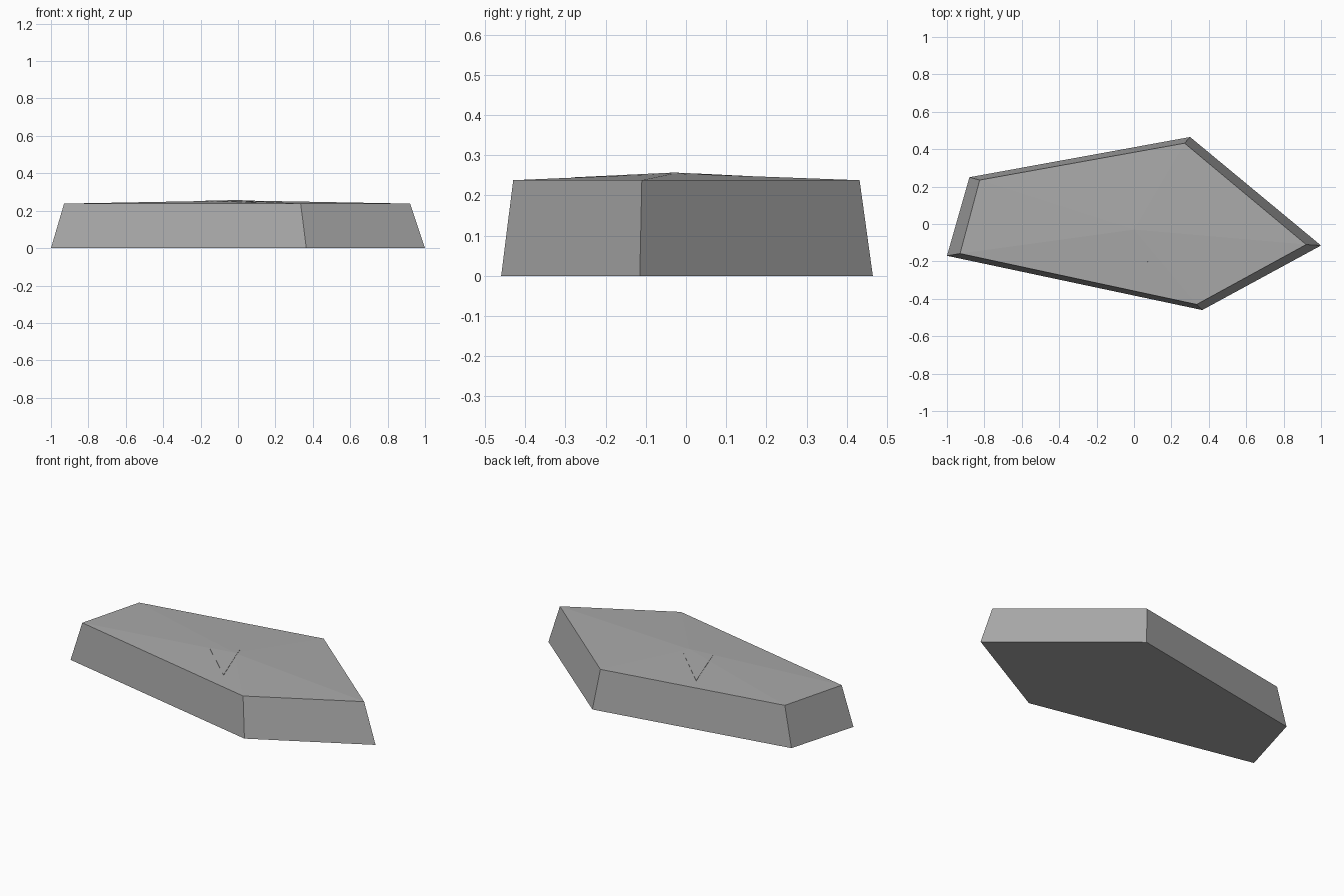
import bpy
import bmesh
from mathutils import Vector

if "Cube" in bpy.data.objects:
    bpy.data.objects.remove(bpy.data.objects["Cube"])

BASE = [(-1.0, -0.17), (0.365, -0.46), (1.0, -0.115), (0.30, 0.465), (-0.88, 0.25)]
RIM = [(-0.93, -0.158), (0.335, -0.43), (0.92, -0.11), (0.27, 0.432), (-0.825, 0.235)]
APEX = (0.0, -0.03, 0.255)
RIM_Z = 0.238
DIAMOND = [(-0.25, 0.26), (-0.145, -0.06), (0.10, -0.28), (-0.005, 0.03)]

grey = bpy.data.materials.new("stone grey")
grey.diffuse_color = (0.40, 0.40, 0.40, 1)
grey.use_nodes = True
grey.node_tree.nodes["Principled BSDF"].inputs["Base Color"].default_value = grey.diffuse_color


def add_object(name, bm):
    mesh = bpy.data.meshes.new(name)
    bmesh.ops.recalc_face_normals(bm, faces=bm.faces)
    bm.to_mesh(mesh)
    bm.free()
    mesh.materials.append(grey)
    ob = bpy.data.objects.new(name, mesh)
    bpy.context.collection.objects.link(ob)
    return ob


def add_roof(bm, lift=0.0):
    """Shallow fan of triangles rising from the rim to the apex."""
    rim = [bm.verts.new((x, y, RIM_Z + lift)) for x, y in RIM]
    top = bm.verts.new(Vector(APEX) + Vector((0, 0, lift)))
    for i in range(len(rim)):
        bm.faces.new((rim[i], rim[(i + 1) % len(rim)], top))
    return rim


# Five-sided tapered slab with a shallow peaked top
bm = bmesh.new()
rim = add_roof(bm)
base = [bm.verts.new((x, y, 0)) for x, y in BASE]
for i in range(5):
    j = (i + 1) % 5
    bm.faces.new((base[i], base[j], rim[j], rim[i]))
bm.faces.new(base[::-1])
add_object("slab", bm)

# Thin diamond inlay that follows the peaked top
bm = bmesh.new()
add_roof(bm, 0.001)
for i in range(4):
    a, b = Vector(DIAMOND[i]), Vector(DIAMOND[(i + 1) % 4])
    d = b - a
    bmesh.ops.bisect_plane(bm, geom=bm.verts[:] + bm.edges[:] + bm.faces[:],
                           plane_co=(a.x, a.y, 0), plane_no=(d.y, -d.x, 0),
                           clear_outer=True)
inlay = add_object("diamond_inlay", bm)
solid = inlay.modifiers.new("thickness", 'SOLIDIFY')
solid.thickness = 0.002
solid.offset = 0
